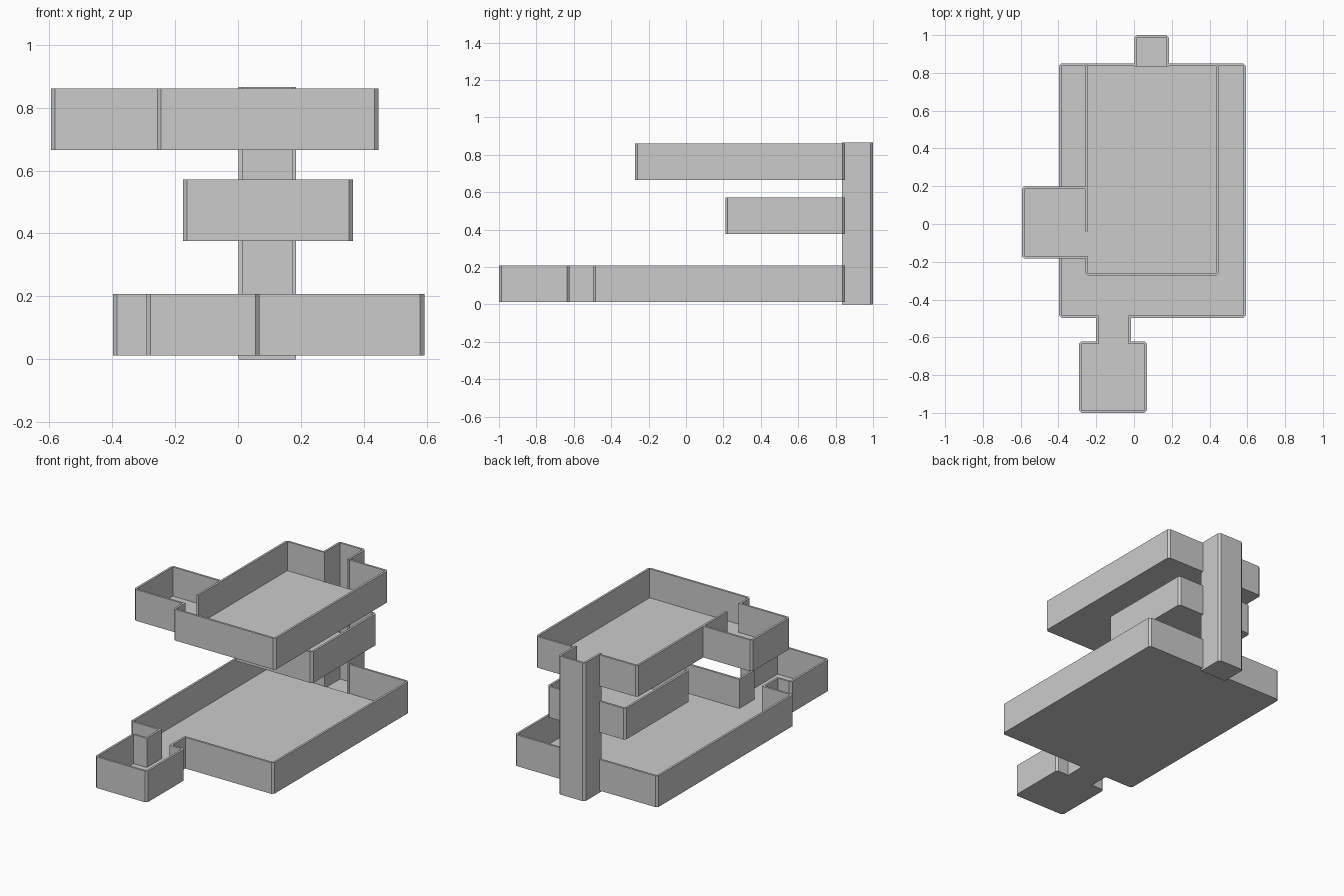
import bpy, bmesh
from mathutils import Vector

if "Cube" in bpy.data.objects:
    bpy.data.objects.remove(bpy.data.objects["Cube"])

T = 0.013          # wall and floor thickness
BACK = 0.837       # inner face of the back walls
DOOR = (0.005, 0.18)  # opening into the shaft


def prism(bm, outline, z0, z1):
    """Extrude a flat outline from z0 to z1."""
    face = bm.faces.new([bm.verts.new((p[0], p[1], z0)) for p in outline])
    new = bmesh.ops.extrude_face_region(bm, geom=[face], use_keep_orig=True)
    top = [g for g in new["geom"] if isinstance(g, bmesh.types.BMVert)]
    bmesh.ops.translate(bm, verts=top, vec=(0, 0, z1 - z0))


def wall_outline(path):
    """Inner path plus its outward offset; outer corners are chamfered."""
    pts = [Vector(p) for p in path]
    dirs = [(b - a).normalized() for a, b in zip(pts, pts[1:])]
    norms = [Vector((d.y, -d.x)) * T for d in dirs]
    outer = [pts[0] + norms[0]]
    for i in range(1, len(pts) - 1):
        a, b = norms[i - 1], norms[i]
        if dirs[i - 1].cross(dirs[i]) > 0:
            outer += [pts[i] + a, pts[i] + b]
        else:
            outer.append(pts[i] + a + b)
    outer.append(pts[-1] + norms[-1])
    return pts + outer[::-1]


def build(name, walls, floor, z0, z1):
    bm = bmesh.new()
    for path in walls:
        prism(bm, wall_outline(path), z0, z1)
    prism(bm, floor, z0, z0 + T)
    bmesh.ops.recalc_face_normals(bm, faces=bm.faces)
    mesh = bpy.data.meshes.new(name)
    bm.to_mesh(mesh)
    bm.free()
    obj = bpy.data.objects.new(name, mesh)
    bpy.context.collection.objects.link(obj)


def to_doors(corners):
    """Run a wall from one side of the shaft opening around to the other."""
    return [(DOOR[0], BACK)] + corners + [(DOOR[1], BACK)]


# Ground level: hall, short corridor and small front room
ground = [(-0.384, BACK), (-0.384, -0.484), (-0.187, -0.484), (-0.187, -0.635),
          (-0.278, -0.635), (-0.278, -0.987), (0.056, -0.987), (0.056, -0.635),
          (-0.03, -0.635), (-0.03, -0.484), (0.579, -0.484), (0.579, BACK)]
build("ground_level", [to_doors(ground)], ground, 0.012, 0.207)

# Middle level: one plain room
middle = [(-0.162, BACK), (-0.162, 0.223), (0.353, 0.223), (0.353, BACK)]
build("middle_level", [to_doors(middle)], middle, 0.376, 0.571)

# Upper level: main room with a side room reached through a gap
side = [(-0.581, 0.185), (-0.581, -0.17), (-0.245, -0.17),
        (-0.245, -0.26), (0.434, -0.26), (0.434, BACK)]
divider = [(DOOR[0], BACK), (-0.245, BACK), (-0.245, -0.04)]
build("upper_level",
      [divider, [(-0.25, 0.185)] + side + [(DOOR[1], BACK)]],
      [(-0.245, BACK), (-0.245, 0.185)] + side, 0.666, 0.861)

# Vertical shaft, open towards the rooms
shaft = [(0.172, 0.833), (0.172, 0.987), (0.015, 0.987), (0.015, 0.833)]
build("shaft", [shaft], shaft, 0.0, 0.865)
